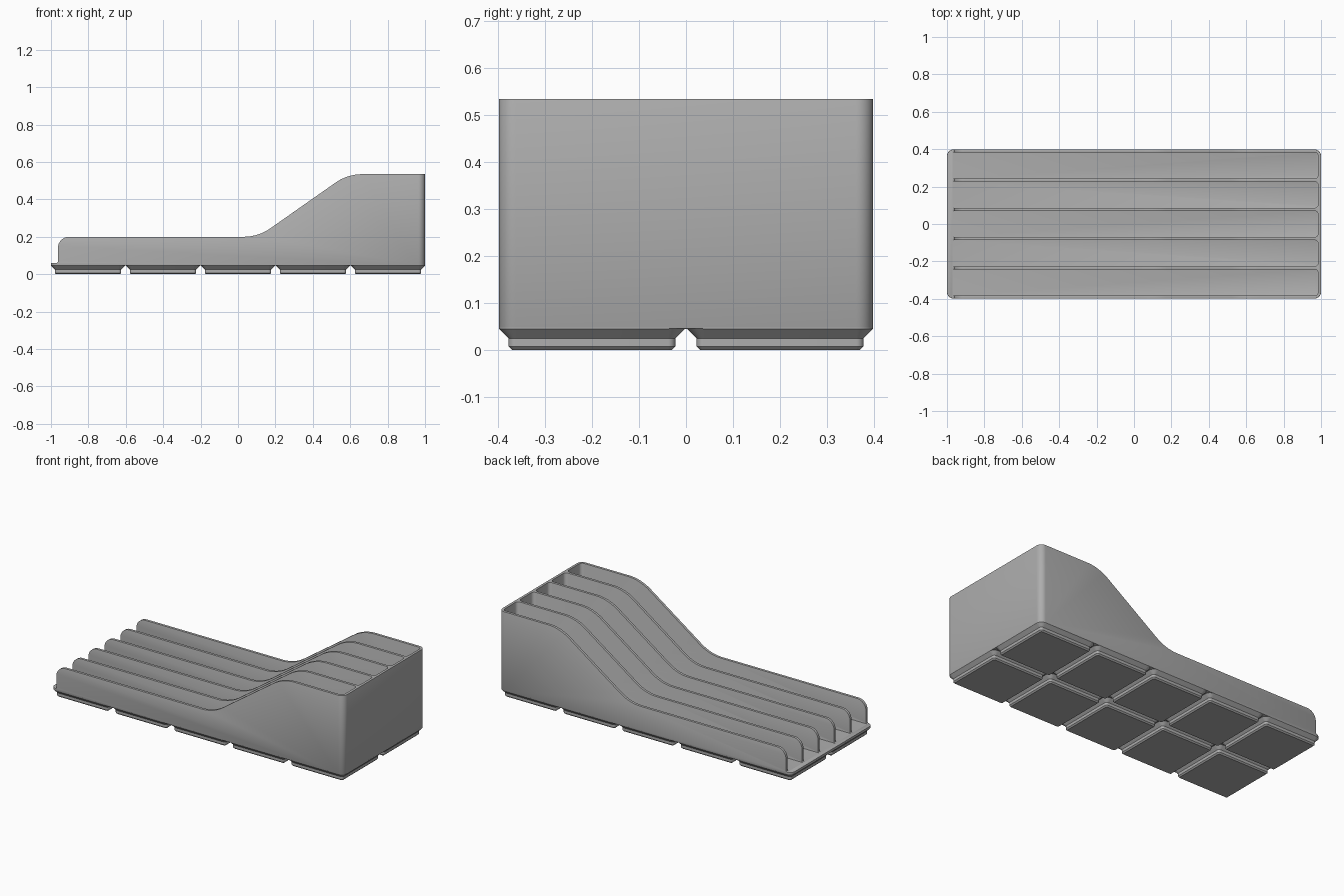
import bpy, bmesh, math
from mathutils import Vector

default = bpy.data.objects.get("Cube")
if default:
    bpy.data.objects.remove(default)

GREY = (0.42, 0.42, 0.42, 1)
mat = bpy.data.materials.new("plain grey")
mat.use_nodes = True
mat.diffuse_color = GREY
mat.node_tree.nodes["Principled BSDF"].inputs["Base Color"].default_value = GREY


def fillet(corners, steps=8):
    """Round each (x, y, radius) corner of a closed outline."""
    out = []
    for i, (x, y, r) in enumerate(corners):
        p = Vector((x, y))
        if r == 0:
            out.append(p)
            continue
        a = (Vector(corners[i - 1][:2]) - p).normalized()
        b = (Vector(corners[(i + 1) % len(corners)][:2]) - p).normalized()
        half = a.angle(b) / 2
        centre = p + (a + b).normalized() * r / math.sin(half)
        start = p + a * r / math.tan(half) - centre
        end = p + b * r / math.tan(half) - centre
        turn = start.angle_signed(end)
        for k in range(steps + 1):
            t = -turn * k / steps
            c, s = math.cos(t), math.sin(t)
            out.append(centre + Vector((start.x * c - start.y * s, start.x * s + start.y * c)))
    return out


def rect(x0, x1, y0, y1, r):
    return fillet([(x0, y0, r), (x1, y0, r), (x1, y1, r), (x0, y1, r)])


def loft(name, rings):
    """Solid from stacked outlines of equal point count."""
    bm = bmesh.new()
    loops = [[bm.verts.new(p) for p in ring] for ring in rings]
    n = len(loops[0])
    for low, high in zip(loops, loops[1:]):
        for i in range(n):
            j = (i + 1) % n
            bm.faces.new((low[i], low[j], high[j], high[i]))
    bm.faces.new(loops[0][::-1])
    bm.faces.new(loops[-1])
    bmesh.ops.recalc_face_normals(bm, faces=bm.faces)
    mesh = bpy.data.meshes.new(name)
    bm.to_mesh(mesh)
    bm.free()
    mesh.materials.append(mat)
    obj = bpy.data.objects.new(name, mesh)
    bpy.context.collection.objects.link(obj)
    return obj


def prism(name, outline, z0, z1):
    return loft(name, [[(p.x, p.y, z) for p in outline] for z in (z0, z1)])


def cut(target, cutter, operation):
    mod = target.modifiers.new(operation.title(), 'BOOLEAN')
    mod.object, mod.operation, mod.solver = cutter, operation, 'EXACT'
    bpy.context.view_layer.objects.active = target
    bpy.ops.object.modifier_apply(modifier=mod.name)
    bpy.data.objects.remove(cutter)


def smooth(obj):
    bpy.ops.object.select_all(action='DESELECT')
    obj.select_set(True)
    bpy.context.view_layer.objects.active = obj
    bpy.ops.object.shade_smooth_by_angle(angle=math.radians(30))


HALF_Y, PITCH, SLAB, FLOOR = 0.3986, 0.401, 0.0453, 0.06
WALL, WALL_STEP = 0.0155, 0.1563

# Bin body: rounded block trimmed to the side silhouette
body = prism("divided_bin", rect(-1, 1, -HALF_Y, HALF_Y, 0.036), SLAB, 0.7)
side = fillet([(-1.1, 0, 0), (1.1, 0, 0), (1.1, 0.535, 0), (0.586, 0.535, 0.25),
               (0.108, 0.2, 0.25), (-0.963, 0.2, 0.06), (-0.963, FLOOR, 0.008),
               (-1.1, FLOOR, 0)])
cut(body, loft("side_cutter", [[(p.x, y, p.y) for p in side] for y in (-1, 1)]), 'INTERSECT')

# Five open slots, leaving six thin walls and the tall end wall
for i in range(5):
    y = (i - 2) * WALL_STEP
    h = (WALL_STEP - WALL) / 2
    slot = prism("slot_cutter", rect(-1.2, 1 - WALL, y - h, y + h, 0.02), FLOOR, 0.8)
    cut(body, slot, 'DIFFERENCE')

# Softened rims
bevel = body.modifiers.new("Rim", 'BEVEL')
bevel.width, bevel.segments, bevel.limit_method = 0.003, 2, 'ANGLE'
bevel.angle_limit = math.radians(50)
bpy.context.view_layer.objects.active = body
bpy.ops.object.modifier_apply(modifier=bevel.name)
smooth(body)

# Stepped feet: half-width, corner radius, height for each ring
STEPS = [(0.17, 0.0076, 0), (0.1776, 0.0153, 0.0076), (0.1776, 0.0153, 0.0248),
         (0.1982, 0.0358, SLAB), (0.1982, 0.0358, SLAB + 0.003)]
for col in range(5):
    for row in range(2):
        cx, cy = (col - 2) * PITCH, (row - 0.5) * PITCH
        rings = [[(p.x + cx, p.y + cy, z) for p in rect(-w, w, -w, w, r)] for w, r, z in STEPS]
        smooth(loft(f"foot_{col + 1}_{row + 1}", rings))
